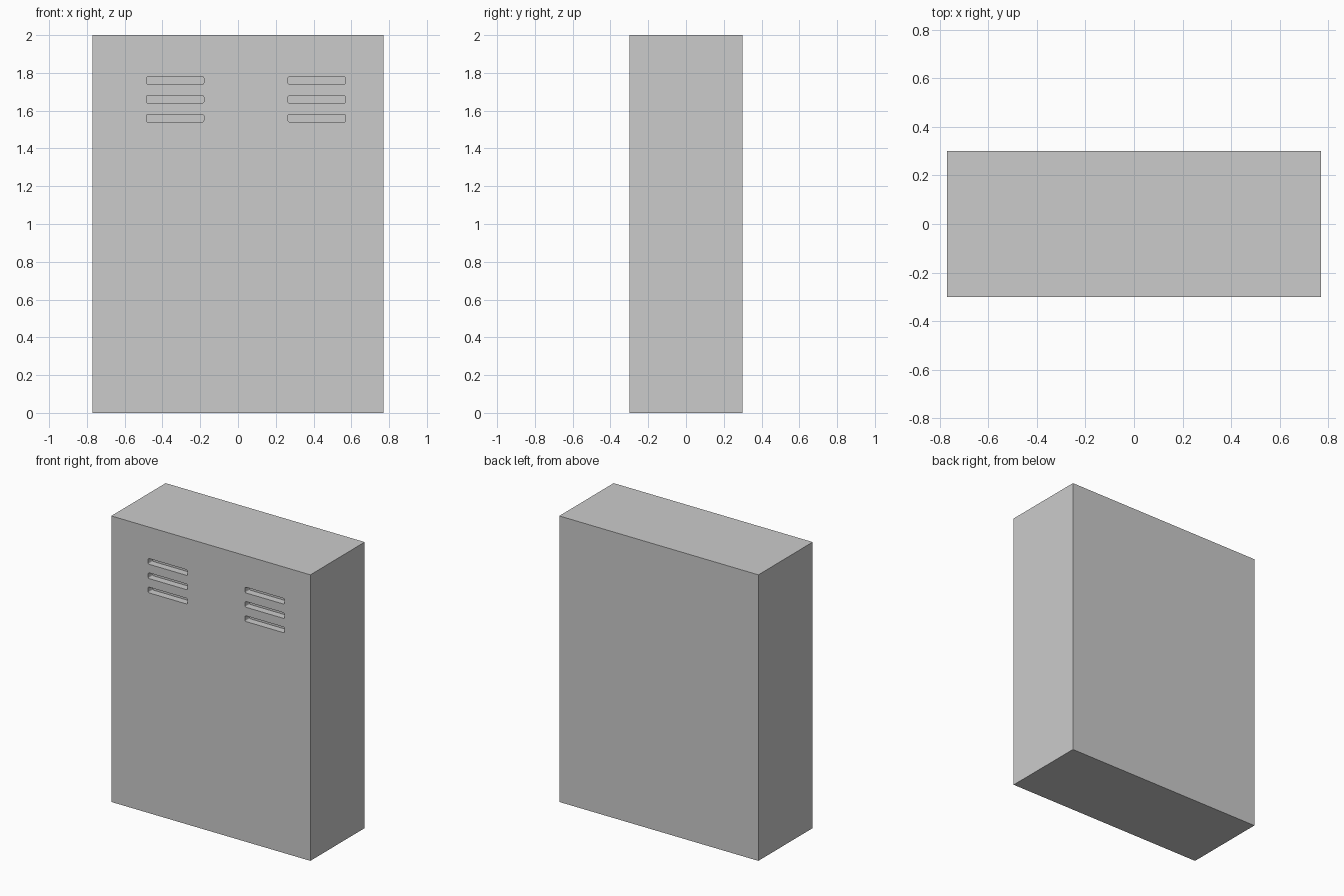
import bpy, bmesh
from mathutils import Matrix, Vector

if "Cube" in bpy.data.objects:
    bpy.data.objects.remove(bpy.data.objects["Cube"])

W, D, H = 1.54, 0.6, 2.0


def add_box(bm, size, centre):
    mat = Matrix.Translation(Vector(centre)) @ Matrix.Diagonal((*size, 1))
    return bmesh.ops.create_cube(bm, size=1, matrix=mat)["verts"]


def make_object(name, bm):
    mesh = bpy.data.meshes.new(name)
    bm.to_mesh(mesh)
    bm.free()
    obj = bpy.data.objects.new(name, mesh)
    bpy.context.collection.objects.link(obj)
    return obj


# Cabinet body
bm = bmesh.new()
add_box(bm, (W, D, H), (0, 0, H / 2))
cabinet = make_object("cabinet_body", bm)

# Vent slots: two columns of three, with rounded corners, recessed in the front
SLOT_DEPTH = 0.05
bm = bmesh.new()
for x in (-0.333, 0.417):
    for z in (1.56, 1.66, 1.76):
        verts = add_box(bm, (0.304, 2 * SLOT_DEPTH, 0.04), (x, -D / 2, z))
        edges = {e for v in verts for e in v.link_edges
                 if abs(e.verts[0].co.y - e.verts[1].co.y) > 0.01}
        bmesh.ops.bevel(bm, geom=list(edges), offset=0.008, segments=3,
                        profile=0.5, affect='EDGES')
cutter = make_object("vent_slot_cutter", bm)
cutter.hide_render = True

# Cut the vents and drop the helper
cut = cabinet.modifiers.new("vents", 'BOOLEAN')
cut.operation = 'DIFFERENCE'
cut.solver = 'EXACT'
cut.object = cutter
bpy.context.view_layer.objects.active = cabinet
cabinet.select_set(True)
bpy.ops.object.modifier_apply(modifier=cut.name)
bpy.data.objects.remove(cutter)
